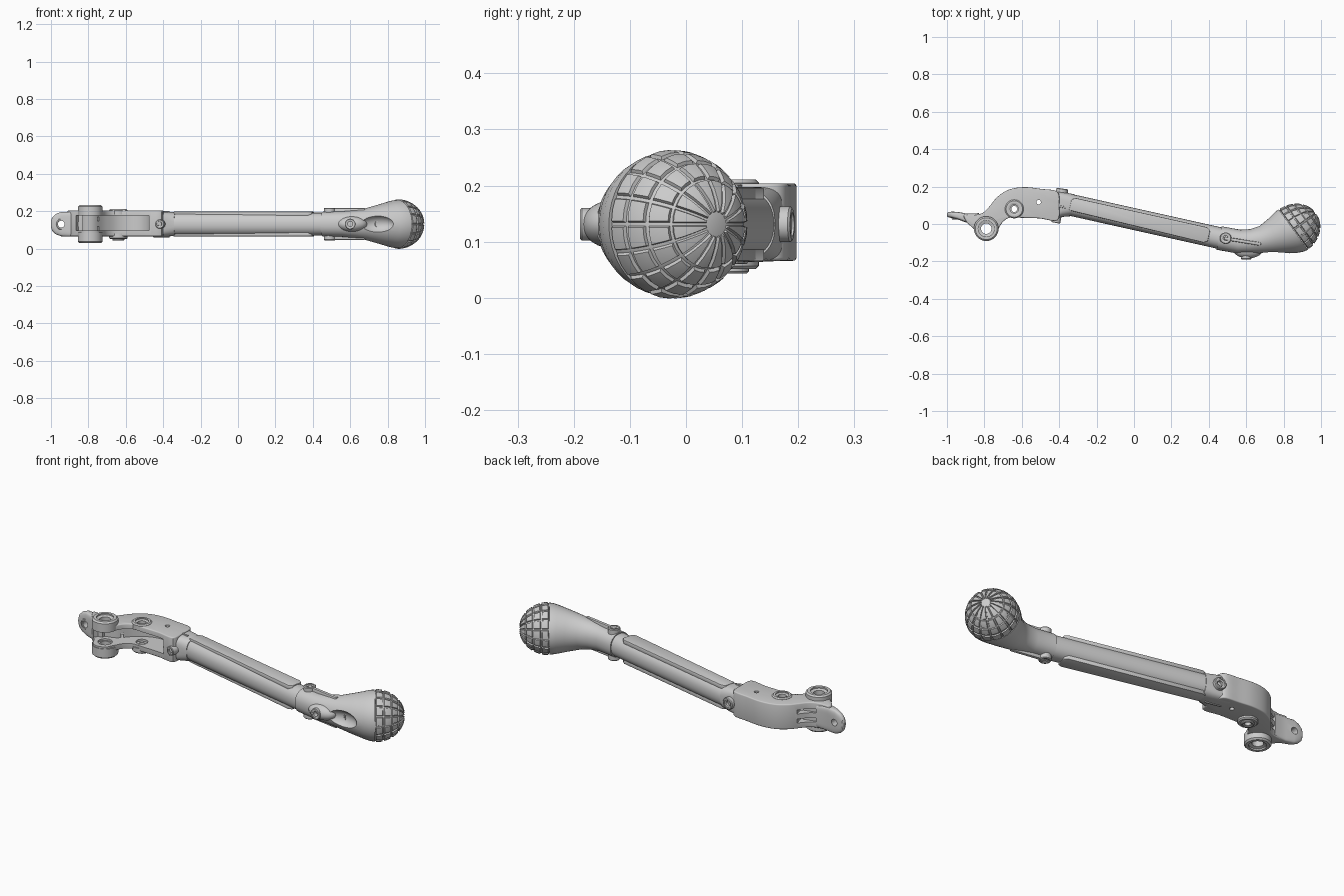
import bpy, bmesh
from math import sin, cos, pi, radians, atan, copysign
from mathutils import Matrix, Vector

if "Cube" in bpy.data.objects:
    bpy.data.objects.remove(bpy.data.objects["Cube"])

Z = 0.131            # height of the lever's centre line
SLOPE = -0.2227      # shaft slope in plan
TILT = atan(SLOPE)


def finish(name, bm, matrix=None):
    bmesh.ops.recalc_face_normals(bm, faces=bm.faces[:])
    if matrix:
        bm.transform(matrix)
    me = bpy.data.meshes.new(name)
    bm.to_mesh(me)
    bm.free()
    ob = bpy.data.objects.new(name, me)
    bpy.context.collection.objects.link(ob)
    return ob


def skin(name, rings, loop=False, matrix=None):
    """Bridge equal-length rings of points; cap the ends unless looped."""
    bm = bmesh.new()
    vs = [[bm.verts.new(p) for p in r] for r in rings]
    n = len(vs[0])
    for i in range(len(vs) if loop else len(vs) - 1):
        a, b = vs[i], vs[(i + 1) % len(vs)]
        for j in range(n):
            k = (j + 1) % n
            bm.faces.new((a[j], a[k], b[k], b[j]))
    if not loop:
        bm.faces.new(vs[0])
        bm.faces.new(vs[-1])
    return finish(name, bm, matrix)


def loft(name, sections, n=40):
    """Sections: x, y, heading in degrees, half width, half height, squareness."""
    rings = []
    for x, y, a, w, h, e in sections:
        a, ring = radians(a), []
        for j in range(n):
            t = 2 * pi * j / n
            u = copysign(abs(cos(t)) ** (2 / e), cos(t)) * w
            v = copysign(abs(sin(t)) ** (2 / e), sin(t)) * h
            ring.append((x - sin(a) * u, y + cos(a) * u, Z + v))
        rings.append(ring)
    return skin(name, rings)


def smooth_loop(pts, steps=5):
    """Catmull-Rom through a closed 2D outline."""
    p, out = [Vector(q) for q in pts], []
    for i in range(len(p)):
        a, b, c, d = (p[(i + k) % len(p)] for k in (-1, 0, 1, 2))
        for s in range(steps):
            t = s / steps
            out.append(0.5 * (2 * b + (c - a) * t + (2 * a - 5 * b + 4 * c - d) * t * t
                              + (3 * b - a - 3 * c + d) * t ** 3))
    return out


def prism(name, pts, z0, z1, matrix=None):
    return skin(name, [[(p[0], p[1], z) for p in pts] for z in (z0, z1)], matrix=matrix)


def facing(loc, axis):
    return Matrix.Translation(loc) @ Vector(axis).to_track_quat('Z', 'Y').to_matrix().to_4x4()


def lathe(name, profile, loc, axis=(0, 0, 1), n=32):
    rings = [[(r * cos(2 * pi * j / n), r * sin(2 * pi * j / n), z) for j in range(n)]
             for r, z in profile]
    return skin(name, rings, True, facing(loc, axis))


def boss(name, loc, axis, r, hole, h):
    """Hollow boss with chamfered rim and countersunk bore."""
    m, c = hole + (r - hole) * 0.4, r * 0.12
    return lathe(name, [(hole, 0), (r, 0), (r, h - c), (r - c, h), (m, h),
                        (m, h - c), (hole, h - c * 1.6)], loc, axis)


def rod(loc, axis, r, h):
    c = [(r * cos(2 * pi * j / 28), r * sin(2 * pi * j / 28)) for j in range(28)]
    return prism("cutter", c, -h / 2, h / 2, facing(loc, axis))


def box(name, loc, size, turn=0):
    x, y, z = (s / 2 for s in size)
    m = Matrix.Translation(loc) @ Matrix.Rotation(turn, 4, 'Z')
    return prism(name, [(-x, -y), (x, -y), (x, y), (-x, y)], -z, z, m)


def ellipsoid(name, loc, size, turn=0):
    bm = bmesh.new()
    bmesh.ops.create_uvsphere(bm, u_segments=32, v_segments=20, radius=1)
    m = Matrix.Translation(loc) @ Matrix.Rotation(turn, 4, 'Z') @ Matrix.Diagonal((*size, 1))
    return finish(name, bm, m)


def apply(ob, mod):
    bpy.context.view_layer.objects.active = ob
    bpy.ops.object.modifier_apply(modifier=mod.name)


def bevel(ob, width, seg=3):
    mod = ob.modifiers.new("bevel", 'BEVEL')
    mod.width, mod.segments, mod.limit_method = width, seg, 'ANGLE'
    mod.angle_limit = radians(50)
    apply(ob, mod)
    return ob


def cut(ob, *cutters):
    for c in cutters:
        c.hide_render = True
        mod = ob.modifiers.new("cut", 'BOOLEAN')
        mod.operation, mod.object, mod.solver = 'DIFFERENCE', c, 'EXACT'
        apply(ob, mod)
        bpy.data.objects.remove(c)


# Pivot bracket: curved body with an open channel at the front
outline = smooth_loop([
    (-.91, .048), (-.86, .048), (-.80, .065), (-.73, .145), (-.665, .185), (-.585, .197), (-.5, .188),
    (-.41, .172), (-.40, .10), (-.41, .02), (-.505, .03), (-.60, .033), (-.66, .035),
    (-.70, .012), (-.727, -.03), (-.75, -.072), (-.79, -.088), (-.83, -.074), (-.853, -.03), (-.89, .005)])
bracket = bevel(prism("bracket", outline, .066, .204), .012)
channel = smooth_loop([(-.89, -.15), (-.875, -.04), (-.84, .02), (-.77, .045), (-.71, .105), (-.64, .15),
                       (-.56, .16), (-.49, .12), (-.47, .03), (-.5, -.15)])
cut(bracket, prism("cutter", channel, .096, .176),
    rod((-.79, -.025, Z), (0, 0, 1), .036, .4), rod((-.64, .08, Z), (0, 0, 1), .03, .4),
    rod((-.51, .117, .21), (0, 0, 1), .012, .1), rod((-.51, .117, .06), (0, 0, 1), .012, .1),
    *[box("cutter", (-.815, .086, z), (.13, .08, .022), .25) for z in (.108, .158)])

# Pivot bosses above and below the fork
for s, side in ((1, "upper"), (-1, "lower")):
    boss(side + "_fork_boss", (-.79, -.025, Z + s * .045), (0, 0, s), .066, .028, .056)
    boss(side + "_pivot_ring", (-.64, .08, Z + s * .05), (0, 0, s), .05, .022, .03)
boss("pivot_pin_sleeve", (-.64, .08, .085), (0, 0, -1), .032, .016, .042)

# Flat rounded end tab with a cross hole
tab = loft("end_tab", [(-1, .05, 0, .008, .018, 2.6), (-.993, .05, 0, .014, .036, 2.6),
                       (-.975, .049, 0, .017, .054, 3), (-.945, .045, 0, .02, .065, 4),
                       (-.90, .033, 0, .024, .066, 5), (-.86, .03, 0, .026, .064, 5),
                       (-.83, .034, 0, .024, .06, 5)])
cut(tab, rod((-.945, .045, Z), (0, 1, 0), .018, .2))
boss("tab_hole_rim", (-.945, .03, Z), (0, -1, 0), .03, .018, .006)

# Neck blending the square bracket into the round shaft
loft("neck", [(-.47, .105, -4, .075, .067, 6), (-.42, .098, -8, .075, .067, 5),
              (-.375, .102, -12, .066, .066, 3.4), (-.33, .10, -12.5, .060, .063, 2.4)])
boss("neck_rear_boss", (-.39, .14, Z), (.15, 1, 0), .032, .014, .05)
boss("neck_front_screw", (-.41, .05, Z), (-.2, -1, 0), .024, .011, .045)

# Shaft
def on_shaft(x):
    return .10 + SLOPE * (x + .33)

loft("shaft", [(x, on_shaft(x), -12.5, .058, .061, 2.2) for x in (-.40, .48)])

# Mirrored details on top and bottom: long panels, ribs and clamp screws
for s, side in ((1, "top"), (-1, "bottom")):
    panel = [(-.38, -.03), (.36, -.042), (.38, -.03), (.38, .03), (.36, .042), (-.36, .042), (-.38, .03)]
    m = Matrix.Translation((.03, on_shaft(.03), Z + s * .054)) @ Matrix.Rotation(TILT, 4, 'Z')
    bevel(prism(side + "_shaft_panel", panel, -.012, .012, m), .004, 2)
    bevel(box(side + "_neck_rib", (-.41, .097, Z + s * .064), (.09, .01, .014), -.2), .003, 2)
    bevel(box(side + "_elbow_rib", (.58, -.092, Z + s * .06), (.2, .018, .05), -.16), .005, 2)
    boss(side + "_clamp_screw", (.49, -.076, Z + s * .04), (0, 0, s), .031, .013, .047)

# Flared elbow carrying the knob
elbow = loft("elbow", [(.455, -.075, -12.5, .064, .066, 2.2), (.56, -.094, -8, .064, .068, 2.2),
                       (.62, -.093, -3, .066, .074, 2.1), (.68, -.085, 6, .075, .084, 2),
                       (.75, -.065, 18, .099, .104, 2), (.81, -.047, 29, .123, .121, 2),
                       (.835, -.038, 33, .131, .127, 2), (.852, -.03, 36, .133, .129, 2)])
cut(elbow, ellipsoid("cutter", (.745, -.185, Z), (.095, .062, .052), .05))
boss("scoop_screw", (.755, -.105, Z), (.1, -1, 0), .026, .012, .02)

# Bulging pad on the front of the elbow
pad = ellipsoid("elbow_pad", (.61, -.135, Z), (.08, .049, .042))
cut(pad, rod((.6, -.18, Z), (0, 1, 0), .014, .06))
boss("pad_screw", (.6, -.16, Z), (0, -1, 0), .029, .013, .029)


# Domed knob covered with raised tiles and radial wedges
def knob():
    bands, n, rows = (9, 38, 57, 74, 90), 32, 3
    lats = [bands[0]] + [a + (b - a) * k / rows for a, b in zip(bands, bands[1:])
                         for k in range(1, rows + 1)]
    bm = bmesh.new()
    vs = [[bm.verts.new((.127 * sin(radians(t)) * cos(2 * pi * j / n),
                         .127 * sin(radians(t)) * sin(2 * pi * j / n),
                         .143 * cos(radians(t)))) for j in range(n)] for t in lats]
    tiles = {}
    for i in range(len(lats) - 1):
        for j in range(n):
            k = (j + 1) % n
            f = bm.faces.new((vs[i][j], vs[i + 1][j], vs[i + 1][k], vs[i][k]))
            tiles.setdefault((i // rows, j // 2), []).append(f)
    bm.faces.new(vs[0])
    bm.faces.new(vs[-1][::-1])
    bmesh.ops.recalc_face_normals(bm, faces=bm.faces[:])
    for (band, _), faces in tiles.items():
        thin = .002 if band == 0 else .003
        bmesh.ops.inset_region(bm, faces=faces, thickness=thin, depth=0, use_even_offset=True)
        bmesh.ops.inset_region(bm, faces=faces, thickness=thin * .8, depth=.006, use_even_offset=True)
    return finish("knob", bm, facing((.853, -.029, Z), (cos(radians(36)), sin(radians(36)), 0)))


knob()

# Smooth shading with crisp edges
bpy.ops.object.select_all(action='SELECT')
bpy.context.view_layer.objects.active = bpy.data.objects["shaft"]
bpy.ops.object.shade_smooth_by_angle(angle=radians(32))
